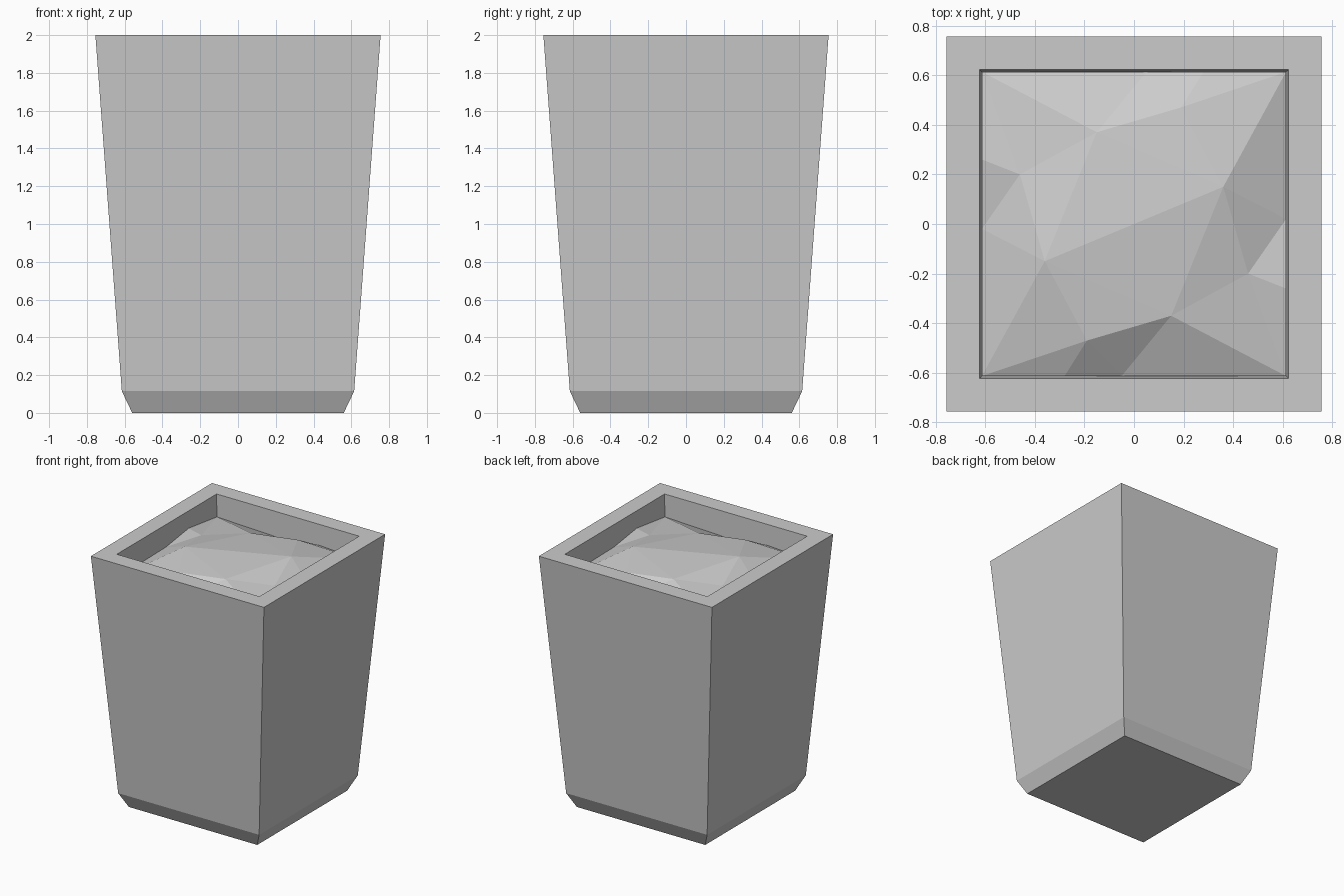
import bpy
import bmesh
from mathutils import Vector
from mathutils.geometry import delaunay_2d_cdt

cube = bpy.data.objects.get("Cube")
if cube:
    bpy.data.objects.remove(cube)


def make_material(name, grey):
    mat = bpy.data.materials.new(name)
    mat.use_nodes = True
    colour = (grey, grey, grey, 1)
    mat.diffuse_color = colour
    mat.node_tree.nodes["Principled BSDF"].inputs["Base Color"].default_value = colour
    return mat


def finish(bm, name, mat):
    mesh = bpy.data.meshes.new(name)
    bm.to_mesh(mesh)
    bm.free()
    mesh.materials.append(mat)
    obj = bpy.data.objects.new(name, mesh)
    bpy.context.collection.objects.link(obj)
    return obj


stone = make_material("stone grey", 0.6)

# Planter: square rings from the underside, over the rim and down inside
profile = [(0.56, 0), (0.615, 0.115), (0.755, 2), (0.622, 2), (0.61, 1.7)]
bm = bmesh.new()
rings = []
for half, z in profile:
    corners = [(-half, -half), (half, -half), (half, half), (-half, half)]
    rings.append([bm.verts.new((x, y, z)) for x, y in corners])
for low, high in zip(rings, rings[1:]):
    for i in range(4):
        j = (i + 1) % 4
        bm.faces.new((low[i], low[j], high[j], high[i]))
bm.faces.new(rings[0][::-1])
bm.faces.new(rings[-1])
finish(bm, "planter", stone)

# Soil: faceted mound, half its points given and the rest turned half a circle
E = 0.613
half_points = {
    "crest": (0.36, 0.15, 1.95),
    "back_peak": (-0.15, 0.37, 1.915),
    "back_knoll": (0.19, 0.47, 1.914),
    "side_knoll": (-0.46, 0.20, 1.88),
    "left_corner": (-E, E, 1.825),
    "right_corner": (E, E, 1.82),
    "back_edge": (0.05, E, 1.80),
    "back_edge_right": (0.28, E, 1.84),
    "side_edge": (-E, 0.26, 1.87),
    "side_edge_mid": (-E, -0.02, 1.83),
}
names = list(half_points)
count = len(names)
points = [Vector(p) for p in half_points.values()]
points += [Vector((-p.x, -p.y, p.z)) for p in points]

# Fold lines; a leading minus means the turned copy of a point
folds = ["crest -crest", "back_peak crest", "back_peak -crest",
         "back_peak left_corner", "back_peak side_knoll", "back_peak back_knoll",
         "back_knoll right_corner", "crest right_corner", "crest back_knoll",
         "side_knoll -crest", "side_knoll left_corner", "side_knoll side_edge"]


def index(label, turned):
    turned ^= label.startswith("-")
    return names.index(label.lstrip("-")) + count * turned


edges = {tuple(sorted(index(n, t) for n in f.split()))
         for f in folds for t in (False, True)}
flat, _, tris, *_ = delaunay_2d_cdt([p.to_2d() for p in points], list(edges), [], 0, 1e-5)
bm = bmesh.new()
verts = [bm.verts.new(min(points, key=lambda p: (p.to_2d() - v).length)) for v in flat]
for tri in tris:
    bm.faces.new([verts[i] for i in tri])
for face in bm.faces:
    face.normal_update()
    if face.normal.z < 0:
        face.normal_flip()
finish(bm, "soil", stone)
